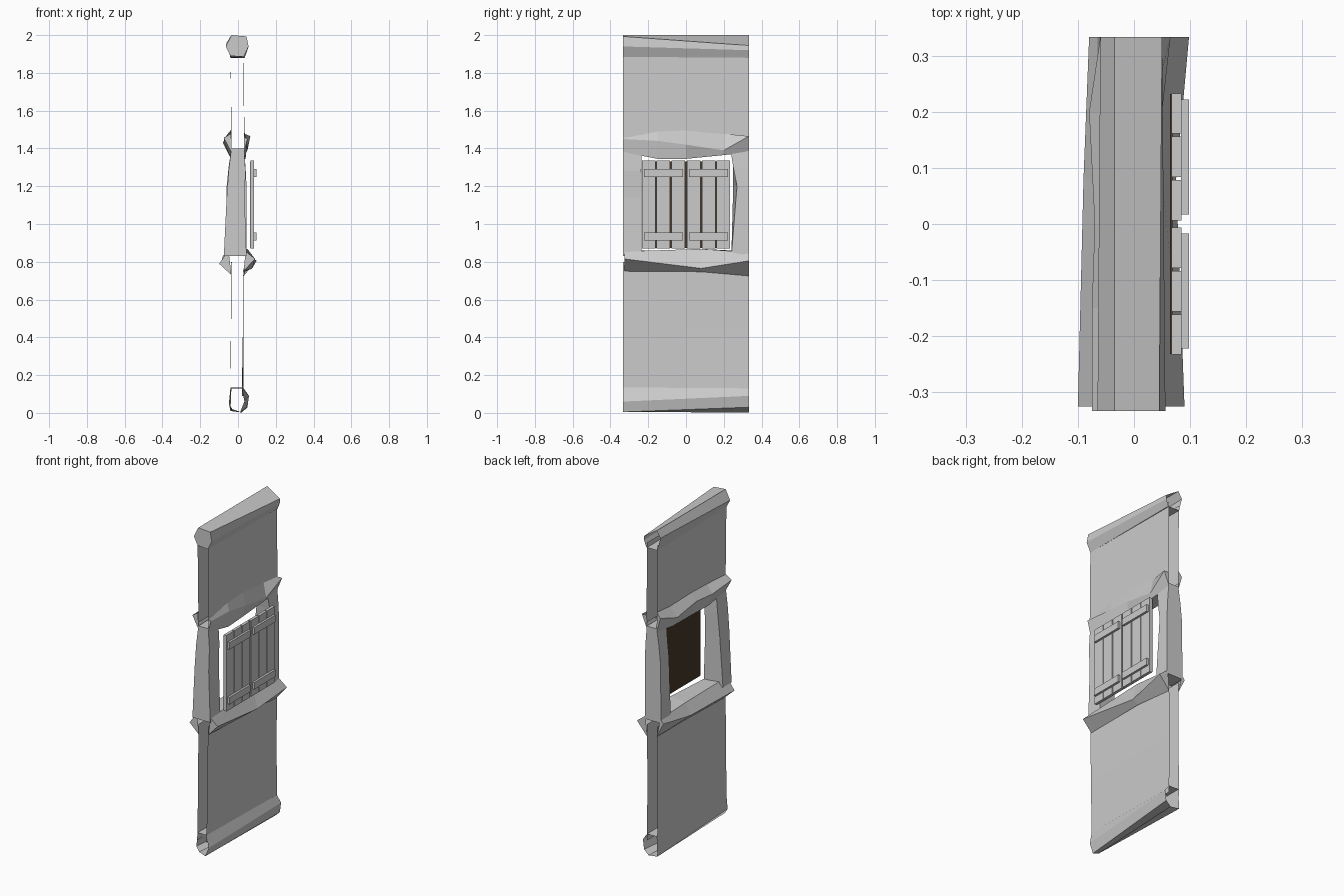
import bpy, bmesh


def loft(name, rings, closed=True, caps=()):
    """Skin a list of equal-length 3D point rings; caps = (ring, indices)."""
    bm = bmesh.new()
    vs = [[bm.verts.new(p) for p in r] for r in rings]
    n = len(rings[0])
    for a, b in zip(vs, vs[1:]):
        for i in range(n if closed else n - 1):
            j = (i + 1) % n
            bm.faces.new((a[i], a[j], b[j], b[i]))
    for ring, idx in caps:
        bm.faces.new([vs[ring][i] for i in idx])
    bmesh.ops.recalc_face_normals(bm, faces=bm.faces)
    me = bpy.data.meshes.new(name)
    bm.to_mesh(me)
    bm.free()
    ob = bpy.data.objects.new(name, me)
    bpy.context.collection.objects.link(ob)
    return ob


def along_y(name, stations, **kw):
    return loft(name, [[(x, y, z) for x, z in prof] for y, prof in stations], **kw)


def box(name, x0, x1, y0, y1, z0, z1):
    rings = [[(x, y0, z0), (x, y1, z0), (x, y1, z1), (x, y0, z1)] for x in (x0, x1)]
    return loft(name, rings, caps=[(0, range(4)), (1, range(4))])


E = 0.333

# Plaster sheets above and below the window, open at the ends
def sheet(name, path):
    loft(name, [[(xa, -E, z), (xm, 0, z), (xb, E, z)] for z, xa, xm, xb in path], closed=False)

sheet("lower_wall_outer", [(0.09, .02, .025, .03), (0.45, .026, .026, .028), (0.8, .03, .028, .03)])
sheet("lower_wall_inner", [(0.09, -.04, -.04, -.04), (0.45, -.038, -.036, -.036), (0.8, -.033, -.034, -.036)])
sheet("upper_wall_outer", [(1.42, .035, .034, .034), (1.65, .032, .03, .032), (1.91, .03, .03, .03)])
sheet("upper_wall_inner", [(1.42, -.034, -.036, -.036), (1.65, -.037, -.036, -.036), (1.91, -.04, -.04, -.04)])

# Rough-hewn top and bottom beams
along_y("top_beam", [
    (-E, [(-.065, 1.94), (-.035, 2.0), (.045, 1.993), (.056, 1.94), (.03, 1.885), (-.04, 1.89)]),
    (E, [(-.06, 1.96), (-.035, 2.0), (.05, 1.945), (.05, 1.92), (.035, 1.88), (-.04, 1.88)]),
], caps=[(0, range(6))])
along_y("bottom_beam", [
    (-E, [(-.04, .135), (.02, .135), (.034, .06), (.012, .005), (-.03, .02), (-.048, .05)]),
    (E, [(-.035, .13), (.03, .13), (.058, .09), (.05, .03), (.02, .002), (-.04, .01)]),
])

# Sill and lintel: open profiles with the protruding noses closed at the ends
noses = [(r, idx) for r in (0, -1) for idx in ((0, 1, 2), (3, 4, 5))]
along_y("window_sill", [
    (-.325, [(.03, .75), (.09, .815), (.04, .855), (-.05, .86), (-.1, .79), (-.035, .73)]),
    (.08, [(.035, .747), (.075, .765), (.05, .868), (-.055, .86), (-.09, .79), (-.035, .74)]),
    (E, [(.03, .725), (.098, .805), (.04, .85), (-.06, .855), (-.08, .83), (-.035, .74)]),
], closed=False, caps=noses)
along_y("window_lintel", [
    (-E, [(.033, 1.46), (.05, 1.45), (.032, 1.38), (-.035, 1.38), (-.075, 1.455), (-.036, 1.48)]),
    (-.15, [(.033, 1.49), (.045, 1.44), (.04, 1.345), (-.045, 1.36), (-.075, 1.44), (-.036, 1.49)]),
    (0, [(.033, 1.495), (.05, 1.42), (.03, 1.345), (-.04, 1.36), (-.07, 1.45), (-.036, 1.495)]),
    (.2, [(.033, 1.478), (.05, 1.39), (.035, 1.365), (-.05, 1.37), (-.08, 1.43), (-.036, 1.49)]),
    (E, [(.033, 1.465), (.065, 1.465), (.03, 1.38), (-.035, 1.38), (-.06, 1.47), (-.036, 1.5)]),
], closed=False, caps=noses)

# Window jambs, tapering upward: z, back x, front x, outer ridge x, inner y back/front
for side, s, rows in (
    ("left", -1, [(.83, -.075, .045, 0, .25, .235), (1.14, -.06, .035, -.02, .24, .235),
                  (1.28, -.05, .04, .01, .235, .237), (1.40, -.035, .032, 0, .24, .236)]),
    ("right", 1, [(.83, -.065, .045, 0, .24, .24), (1.20, -.06, .045, .01, .25, .27),
                  (1.30, -.05, .04, 0, .25, .25), (1.40, -.035, .032, 0, .24, .235)]),
):
    loft("window_jamb_" + side,
         [[(b, s * E, z), (m, s * E, z), (f, s * E, z), (f, s * yf, z), (b, s * yb, z)]
          for z, b, f, m, yb, yf in rows], caps=[(0, range(5)), (-1, range(5))])

# Shutters: dark backing, three boards and two battens each
wood = bpy.data.materials.new("dark_wood")
wood.diffuse_color = (0.06, 0.04, 0.022, 1)
box("shutter_backing", .064, .069, -.232, .232, .873, 1.33).data.materials.append(wood)
for side, s in (("left", -1), ("right", 1)):
    for i in range(3):
        y0 = .006 + i * .0775
        box(f"shutter_board_{side}_{i + 1}", .067, .085, s * y0, s * (y0 + .072), .87, 1.335)
    for part, z in (("lower", .913), ("upper", 1.248)):
        box(f"shutter_batten_{side}_{part}", .084, .098, s * .017, s * .222, z, z + .042)
